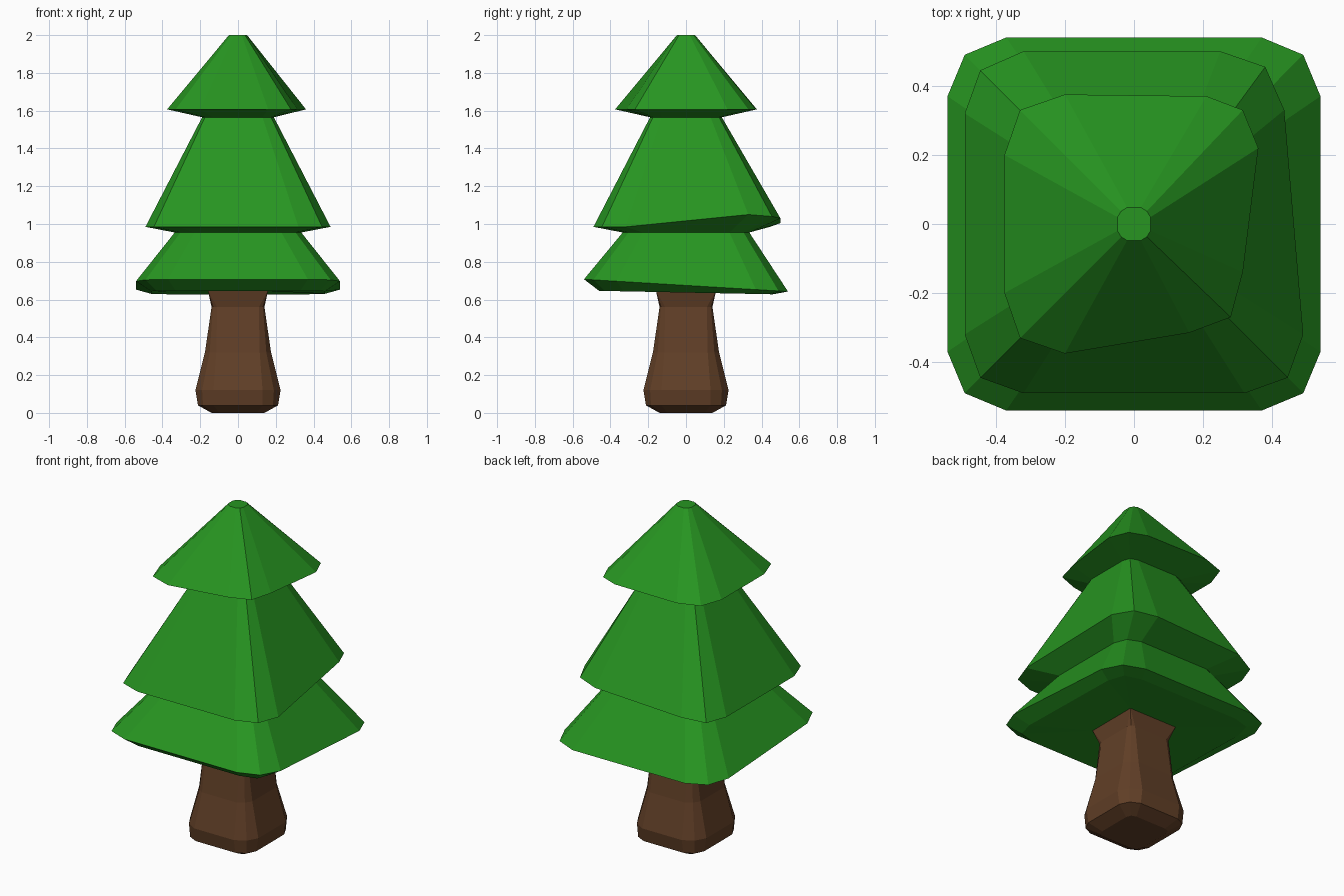
import bpy, bmesh
from mathutils import Vector

if "Cube" in bpy.data.objects:
    bpy.data.objects.remove(bpy.data.objects["Cube"])


def ring(a, b, c, z, tilt=0.0, nudge=None):
    """Rounded square of 12 points; tilt lowers the back, nudge moves single points."""
    pts = []
    for k in range(4):
        for x, y in ((a, b), (c, c), (b, a)):
            for _ in range(k):
                x, y = -y, x
            pts.append(Vector((x, y, z - tilt * y)))
    for i, d in (nudge or {}).items():
        pts[i] += Vector(d)
    return pts


def loft(name, rings, color):
    bm = bmesh.new()
    loops = [[bm.verts.new(p) for p in r] for r in rings]
    for lo, hi in zip(loops, loops[1:]):
        for i in range(12):
            j = (i + 1) % 12
            bm.faces.new((lo[i], lo[j], hi[j], hi[i]))
    bm.faces.new(list(reversed(loops[0])))
    bm.faces.new(loops[-1])
    bmesh.ops.remove_doubles(bm, verts=bm.verts, dist=0.0005)
    bmesh.ops.recalc_face_normals(bm, faces=bm.faces)
    mesh = bpy.data.meshes.new(name)
    bm.to_mesh(mesh)
    bm.free()
    mat = bpy.data.materials.new(name + "_color")
    mat.diffuse_color = color
    mat.use_nodes = True
    mat.node_tree.nodes["Principled BSDF"].inputs["Base Color"].default_value = mat.diffuse_color
    mesh.materials.append(mat)
    obj = bpy.data.objects.new(name, mesh)
    bpy.context.collection.objects.link(obj)
    return obj


# Trunk: flared foot, narrow neck, square head under the branches
loft("trunk", [
    ring(0.14, 0.10, 0.13, 0.0),
    ring(0.212, 0.13, 0.185, 0.04),
    ring(0.225, 0.13, 0.19, 0.12),
    ring(0.175, 0.115, 0.15, 0.32),
    ring(0.14, 0.11, 0.132, 0.56),
    ring(0.16, 0.16, 0.16, 0.65),
], (0.12, 0.05, 0.02, 1))

# Hand-bent rims of the middle and upper tiers
middle_bend = {0: (-.055, .01, .065), 1: (-.065, .01, .055),
               2: (-.07, .01, .045), 3: (0, .01, .02)}
upper_bend = {0: (-.015, .02, 0), 1: (-.015, 0, 0), 2: (.01, -.005, 0),
              9: (-.04, .06, 0), 10: (-.05, .06, 0), 11: (-.06, .06, 0)}

# Foliage: three stacked skirts in one shell
loft("foliage", [
    ring(0.16, 0.16, 0.16, 0.645),
    ring(0.46, 0.33, 0.43, 0.637, 0.02),
    ring(0.54, 0.37, 0.49, 0.675, 0.06),
    ring(0.335, 0.23, 0.305, 0.955),
    ring(0.49, 0.32, 0.445, 0.985, 0, middle_bend),
    ring(0.19, 0.13, 0.175, 1.565),
    ring(0.375, 0.20, 0.33, 1.607, 0, upper_bend),
    ring(0.048, 0.02, 0.037, 2.0),
], (0.02, 0.3, 0.015, 1))
